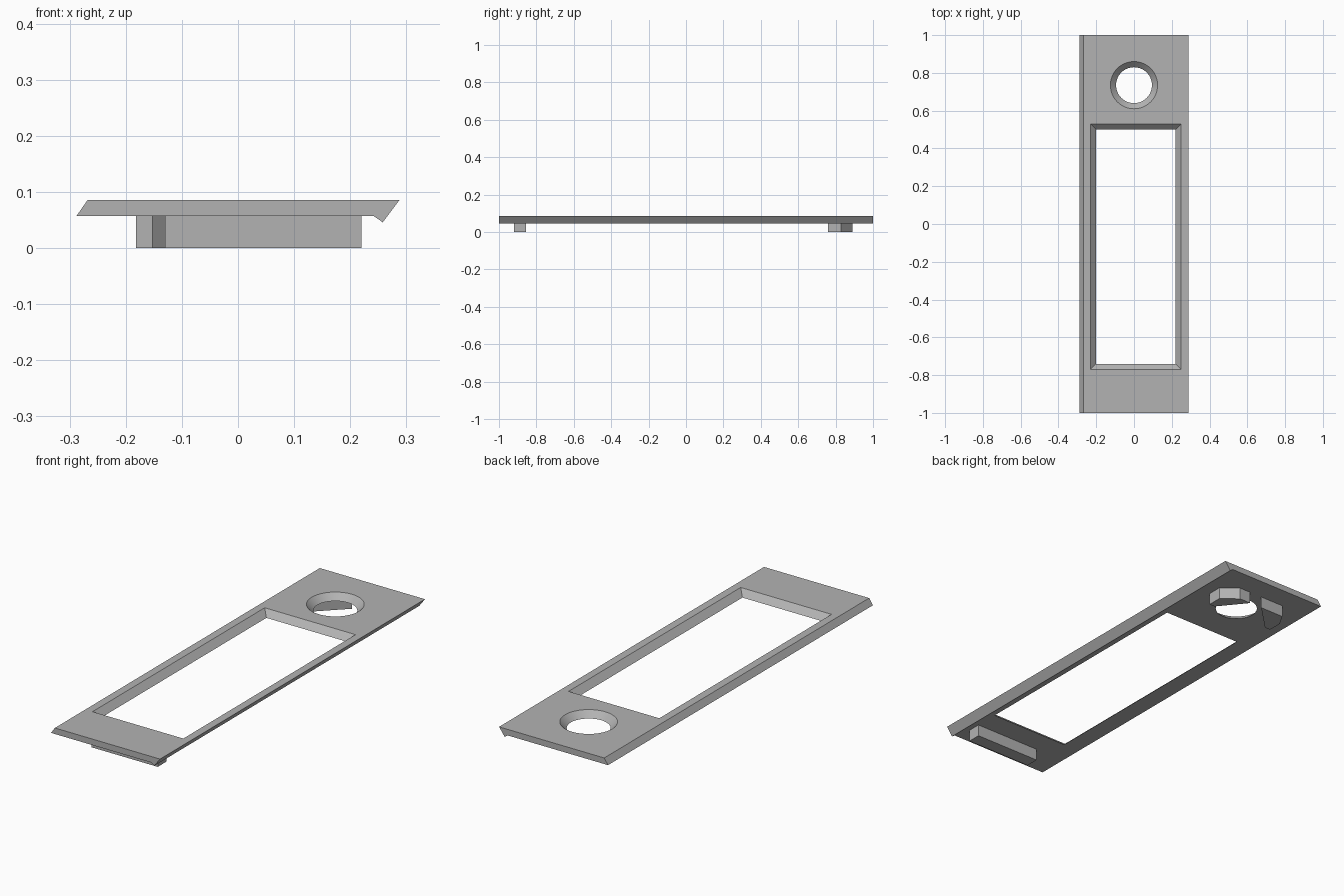
import bpy, bmesh, math

if "Cube" in bpy.data.objects:
    bpy.data.objects.remove(bpy.data.objects["Cube"])

grey = bpy.data.materials.new("plain grey")
grey.diffuse_color = (0.45, 0.45, 0.45, 1)
grey.use_nodes = True
grey.node_tree.nodes["Principled BSDF"].inputs["Base Color"].default_value = grey.diffuse_color


def loft(name, lower, upper):
    """Closed solid between two matching loops of points."""
    bm = bmesh.new()
    a = [bm.verts.new(p) for p in lower]
    b = [bm.verts.new(p) for p in upper]
    n = len(a)
    bm.faces.new(a[::-1])
    bm.faces.new(b)
    for i in range(n):
        j = (i + 1) % n
        bm.faces.new((a[i], a[j], b[j], b[i]))
    bmesh.ops.recalc_face_normals(bm, faces=bm.faces)
    mesh = bpy.data.meshes.new(name)
    bm.to_mesh(mesh)
    bm.free()
    mesh.materials.append(grey)
    obj = bpy.data.objects.new(name, mesh)
    bpy.context.collection.objects.link(obj)
    return obj


def prism(name, outline, z0, z1):
    return loft(name, [(x, y, z0) for x, y in outline],
                [(x, y, z1) for x, y in outline])


BASE, TOP, OVER = 0.057, 0.086, 0.03


def rect(grow, z):
    x0, x1, y0, y1 = -0.20 - grow, 0.22 + grow, -0.74 - grow, 0.50 + grow
    return [(x0, y0, z), (x1, y0, z), (x1, y1, z), (x0, y1, z)]


def ring(r, z, n=64):
    return [(r * math.cos(math.tau * i / n),
             0.735 + r * math.sin(math.tau * i / n), z) for i in range(n)]


# Panel: slanted long edges with a small lip under the right one
profile = [(-0.288, BASE), (-0.268, TOP), (0.288, TOP), (0.258, 0.046), (0.242, BASE)]
panel = loft("panel", [(x, -1, z) for x, z in profile], [(x, 1, z) for x, z in profile])

# Bevelled window and countersunk round hole
cutters = [
    loft("window_cutter", rect(-OVER, BASE - 0.029), rect(2 * OVER, TOP + 0.029)),
    loft("hole_cutter", ring(0.065, BASE - 0.029), ring(0.155, TOP + 0.029)),
]
bpy.context.view_layer.objects.active = panel
for cutter in cutters:
    mod = panel.modifiers.new(cutter.name, 'BOOLEAN')
    mod.operation = 'DIFFERENCE'
    mod.solver = 'EXACT'
    mod.object = cutter
    bpy.ops.object.modifier_apply(modifier=mod.name)
    bpy.data.objects.remove(cutter)
panel.select_set(True)
bpy.ops.object.shade_smooth_by_angle(angle=math.radians(30))

# Locating tabs on the underside
prism("front_tab", [(-0.13, -0.92), (0.22, -0.92), (0.22, -0.855), (-0.13, -0.855)], 0, BASE)
prism("right_hole_tab", [(0.152, 0.76), (0.182, 0.76), (0.182, 0.83),
                         (0.107, 0.89), (0.046, 0.89)], 0, BASE)
prism("left_hole_tab", [(-0.152, 0.76), (-0.02, 0.89), (-0.147, 0.89),
                        (-0.182, 0.83), (-0.182, 0.76)], 0, BASE)
